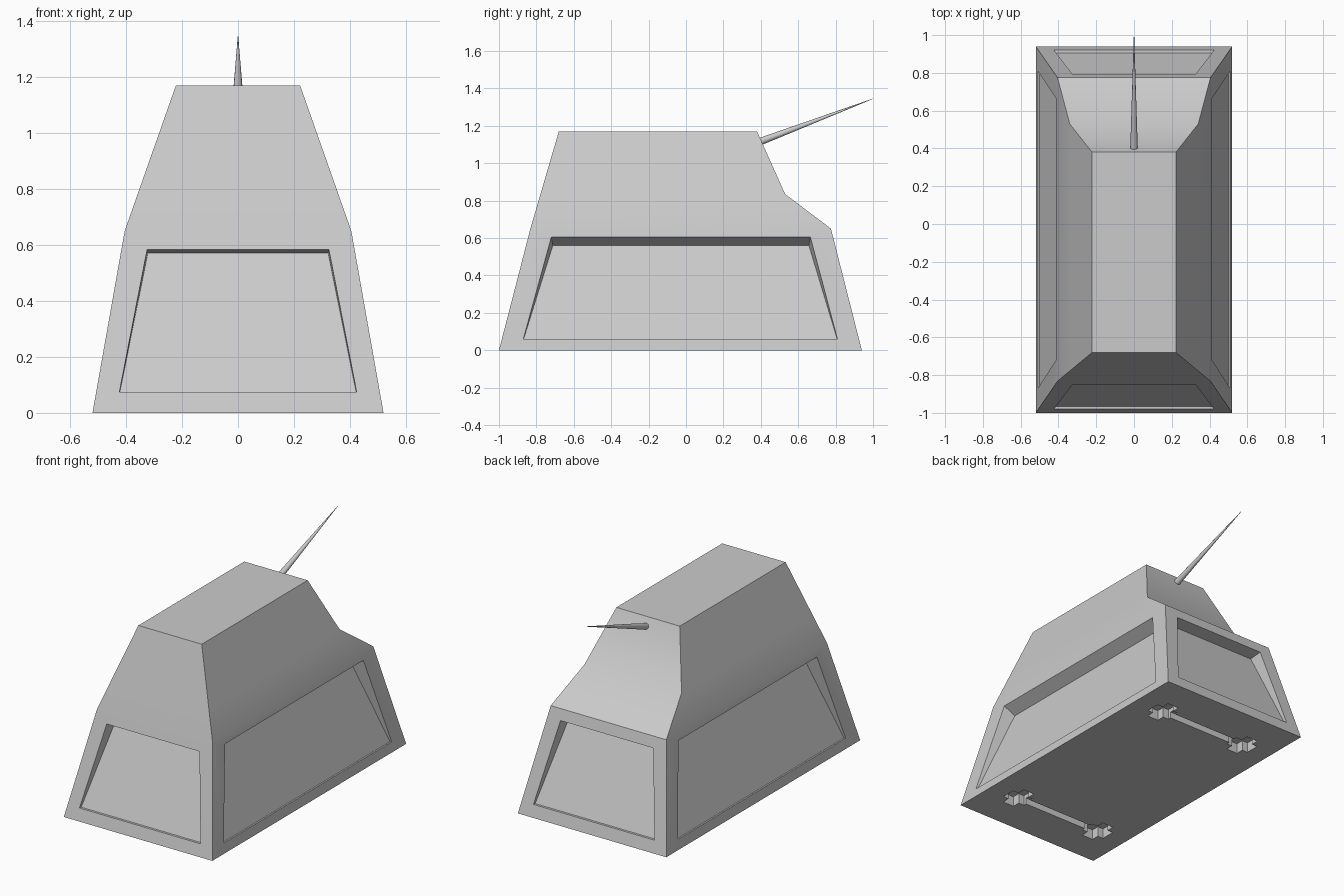
import bpy, bmesh
from mathutils import Vector

cube = bpy.data.objects.get("Cube")
if cube:
    bpy.data.objects.remove(cube, do_unlink=True)

grey = bpy.data.materials.new("plain_grey")
grey.use_nodes = True
grey.diffuse_color = (0.6, 0.6, 0.6, 1)
grey.node_tree.nodes["Principled BSDF"].inputs["Base Color"].default_value = (0.6, 0.6, 0.6, 1)


def make_object(name, bm):
    bmesh.ops.recalc_face_normals(bm, faces=bm.faces[:])
    mesh = bpy.data.meshes.new(name)
    bm.to_mesh(mesh)
    bm.free()
    mesh.materials.append(grey)
    obj = bpy.data.objects.new(name, mesh)
    bpy.context.collection.objects.link(obj)
    return obj


def loft(name, rings):
    """Closed solid through rings of equal vertex count."""
    bm = bmesh.new()
    loops = [[bm.verts.new(p) for p in ring] for ring in rings]
    n = len(loops[0])
    for a, b in zip(loops, loops[1:]):
        for i in range(n):
            j = (i + 1) % n
            bm.faces.new((a[i], a[j], b[j], b[i]))
    bm.faces.new(loops[0])
    bm.faces.new(loops[-1])
    return make_object(name, bm)


def cut(target, cutter):
    cutter.hide_render = True
    mod = target.modifiers.new("cut", 'BOOLEAN')
    mod.operation = 'DIFFERENCE'
    mod.solver = 'EXACT'
    mod.object = cutter
    bpy.context.view_layer.objects.active = target
    bpy.ops.object.modifier_apply(modifier=mod.name)
    bpy.data.objects.remove(cutter, do_unlink=True)


def box(name, center, size):
    c, h = Vector(center), Vector(size) / 2
    corners = ((-1, -1), (1, -1), (1, 1), (-1, 1))
    return loft(name, [[c + Vector((sx * h.x, sy * h.y, sz * h.z)) for sx, sy in corners]
                       for sz in (-1, 1)])


# Hull: stacked rectangles (height, half width, front, back)
levels = [(0, 0.52, -1.0, 0.94), (0.65, 0.405, -0.832, 0.775),
          (0.835, 0.34, -0.778, 0.53), (1.17, 0.222, -0.68, 0.38)]
hull = loft("hull", [[(-w, f, z), (w, f, z), (w, b, z), (-w, b, z)]
                     for z, w, f, b in levels])


# Recessed panels: wedge pockets that get deeper towards the top
def pocket(outer, inner):
    outer = [Vector(p) for p in outer]
    inner = [Vector(p) for p in inner]
    cut(hull, loft("panel_cutter", [inner, [i + (o - i) * 1.25 for o, i in zip(outer, inner)]]))


def side_x(z):
    return 0.52 - 0.115 * z / 0.65


for s in (-1, 1):
    lo, hi = side_x(0.06), side_x(0.605)
    pocket([(s * lo, -0.87, 0.06), (s * lo, 0.81, 0.06),
            (s * hi, 0.665, 0.605), (s * hi, -0.72, 0.605)],
           [(s * (lo - 0.01), -0.868, 0.06), (s * (lo - 0.01), 0.808, 0.06),
            (s * (hi - 0.075), 0.657, 0.56), (s * (hi - 0.075), -0.712, 0.56)])

for s, base, lean in ((-1, 1.0, 0.168), (1, 0.94, 0.165)):
    lo = base - lean * 0.075 / 0.65
    hi = base - lean * 0.583 / 0.65
    pocket([(-0.424, s * lo, 0.075), (0.424, s * lo, 0.075),
            (0.325, s * hi, 0.583), (-0.325, s * hi, 0.583)],
           [(-0.422, s * (lo - 0.015), 0.075), (0.422, s * (lo - 0.015), 0.075),
            (0.322, s * (hi - 0.085), 0.572), (-0.322, s * (hi - 0.085), 0.572)])

# Underside: axle trenches with cross-shaped wheel wells
for y in (-0.71, 0.64):
    cut(hull, box("trench_cutter", (0, y, 0), (0.56, 0.05, 0.08)))
    for x in (-0.31, 0.31):
        cut(hull, box("well_cutter", (x, y, 0), (0.16, 0.09, 0.13)))
        cut(hull, box("well_cutter", (x, y, 0), (0.08, 0.19, 0.131)))

# Aerial: slim cone leaning backwards
start, tip = Vector((0, 0.395, 1.115)), Vector((0, 1.0, 1.345))
axis = tip - start
bm = bmesh.new()
bmesh.ops.create_cone(bm, cap_ends=True, segments=16, radius1=0.02, radius2=0.001,
                      depth=axis.length)
bmesh.ops.transform(bm, matrix=axis.to_track_quat('Z', 'Y').to_matrix().to_4x4(), verts=bm.verts)
bmesh.ops.translate(bm, vec=(start + tip) / 2, verts=bm.verts)
aerial = make_object("aerial", bm)

# Smooth the gentle bends, keep the hard edges
for obj in (hull, aerial):
    bpy.ops.object.select_all(action='DESELECT')
    obj.select_set(True)
    bpy.context.view_layer.objects.active = obj
    bpy.ops.object.shade_smooth_by_angle(angle=0.524)
